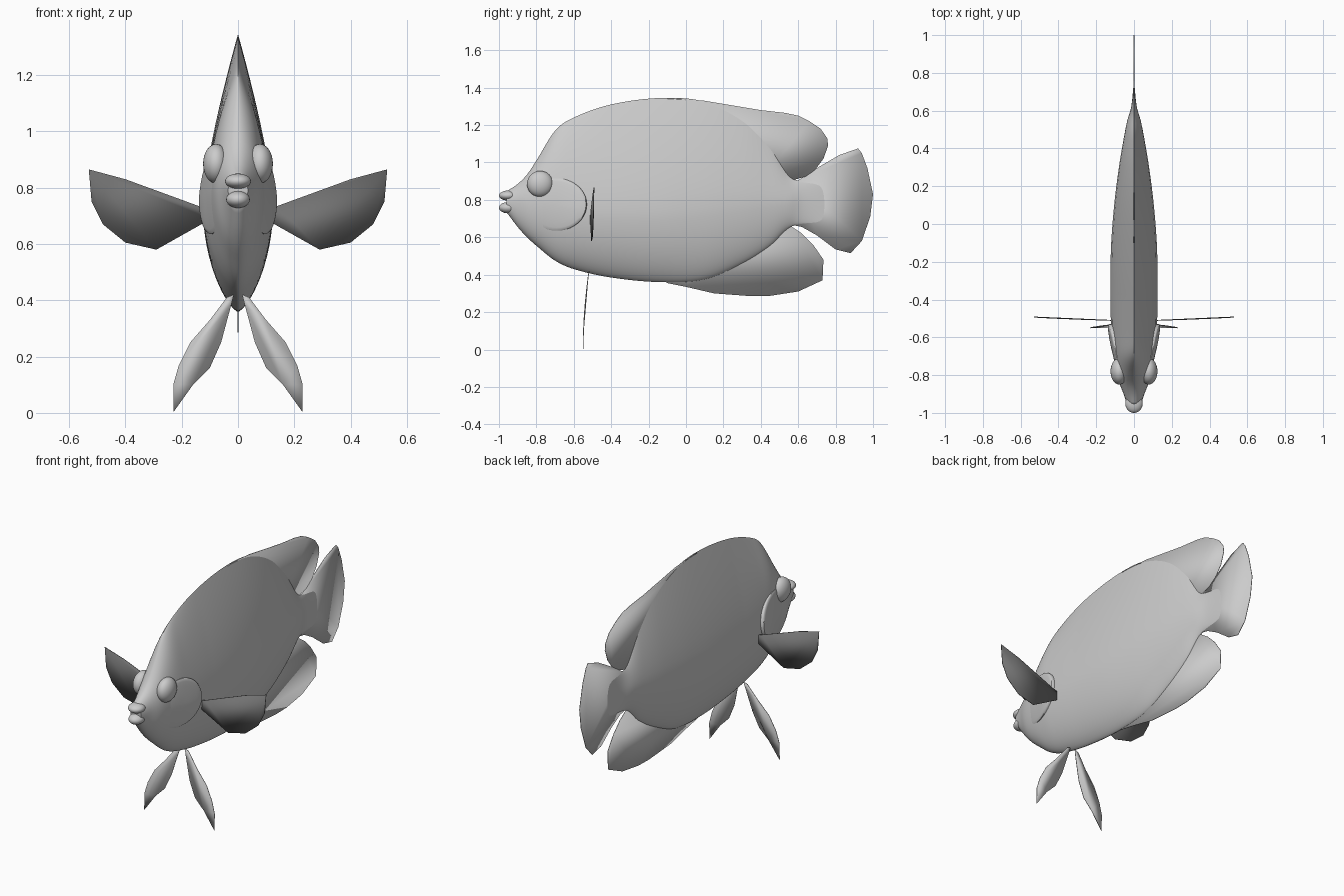
import bpy, bmesh, math

cube = bpy.data.objects.get("Cube")
if cube:
    bpy.data.objects.remove(cube, do_unlink=True)


def make_material(name, value):
    mat = bpy.data.materials.new(name)
    mat.use_nodes = True
    color = (value, value, value, 1)
    mat.diffuse_color = color
    mat.node_tree.nodes["Principled BSDF"].inputs["Base Color"].default_value = color
    return mat


light_grey = make_material("light grey", 0.6)
dark_grey = make_material("dark grey", 0.17)


def finish(name, bm, material, sharp_angle=45):
    """Turn a bmesh into a smooth shaded object that keeps its sharp edges."""
    bmesh.ops.recalc_face_normals(bm, faces=bm.faces)
    mesh = bpy.data.meshes.new(name)
    bm.to_mesh(mesh)
    bm.free()
    mesh.materials.append(material)
    mesh.shade_smooth()
    mesh.set_sharp_from_angle(angle=math.radians(sharp_angle))
    obj = bpy.data.objects.new(name, mesh)
    bpy.context.scene.collection.objects.link(obj)
    return obj


def bridge_rings(bm, rings):
    count = len(rings[0])
    for a, b in zip(rings, rings[1:]):
        for i in range(count):
            j = (i + 1) % count
            bm.faces.new((a[i], a[j], b[j], b[i]))


# Body sections: y, bottom, widest height, top, half width, wedge amount
SECTIONS = [
    (-.96, .735, .79, .845, .035, 0),
    (-.9, .655, .79, .885, .055, 0),
    (-.85, .6, .78, .935, .075, .1),
    (-.8, .555, .78, 1.01, .088, .2),
    (-.7, .475, .77, 1.17, .105, .5),
    (-.6, .43, .75, 1.24, .118, .8),
    (-.4, .385, .74, 1.31, .125, 1),
    (-.13, .36, .74, 1.345, .122, 1),
    (.1, .375, .76, 1.325, .105, 1),
    (.3, .46, .78, 1.23, .08, 1),
    (.45, .555, .79, 1.08, .055, 1),
    (.55, .65, .79, .93, .035, .7),
    (.62, .67, .79, .9, .015, .5),
    (.74, .67, .78, .9, .002, .5),
]


def slope(i, k):
    a, b = SECTIONS[max(i - 1, 0)], SECTIONS[min(i + 1, len(SECTIONS) - 1)]
    return (b[k] - a[k]) / (b[0] - a[0])


def section_at(y):
    """Smoothly interpolate the body section at y."""
    i = 0
    while i < len(SECTIONS) - 2 and y > SECTIONS[i + 1][0]:
        i += 1
    a, b = SECTIONS[i], SECTIONS[i + 1]
    h = b[0] - a[0]
    t = (y - a[0]) / h
    s = t * t * (3 - 2 * t)
    out = []
    for k in range(1, len(a)):
        bend = h * t * (1 - t) * ((1 - t) * slope(i, k) - t * slope(i + 1, k))
        out.append(a[k] + (b[k] - a[k]) * s + bend)
    return out


def half_width(y, z):
    bottom, middle, top, width, wedge = section_at(y)
    wedge = min(max(wedge, 0), 1)
    if z > middle:
        t = min((z - middle) / (top - middle), 1)
        return width * (1 - t ** (2 - .6 * wedge)) ** (.5 + .5 * wedge)
    t = min((middle - z) / (middle - bottom), 1)
    return width * (1 - t * t) ** (.5 + .2 * wedge)


# Body: loft of the sections from snout to tail root
def build_body():
    bm = bmesh.new()
    rings, steps, half = [], 90, 14
    start, end = SECTIONS[0][0], SECTIONS[-1][0]
    for n in range(steps + 1):
        y = start + (end - start) * n / steps
        bottom, middle, top = section_at(y)[:3]
        heights = []
        for k in range(-half, half + 1):
            t = 1 - (1 - abs(k) / half) ** 2
            heights.append(middle + t * (top - middle if k > 0 else bottom - middle))
        points = [(half_width(y, z), y, z) for z in heights]
        points += [(-x, y, z) for x, y, z in points[-2:0:-1]]
        rings.append([bm.verts.new(p) for p in points])
    bridge_rings(bm, rings)
    bm.faces.new(rings[0])
    bm.faces.new(rings[-1])
    finish("body", bm, light_grey, 60)


# Gill cover: raised flap following the flank, lifted most at its rear rim
def build_gill_cover(name, side):
    bm = bmesh.new()
    rings, around = [], 40
    for radius, lift in ((.1, 1), (.3, 1), (.5, 1), (.7, 1), (.88, 1), (.97, .9), (1, .6), (1, -.6)):
        ring = []
        for k in range(around):
            angle = math.tau * k / around
            y = -.69 + .16 * radius * math.cos(angle)
            z = .775 + .14 * radius * math.sin(angle)
            rise = min(max((y + .8) / .27, 0), 1)
            x = half_width(y, z) + .02 * lift * rise - .003 * (1 - rise)
            ring.append(bm.verts.new((side * x, y, z)))
        rings.append(ring)
    bridge_rings(bm, rings)
    bm.faces.new(rings[0])
    finish(name, bm, light_grey)


def ellipsoid(name, center, radii):
    bm = bmesh.new()
    bmesh.ops.create_uvsphere(bm, u_segments=32, v_segments=16, radius=1)
    for v in bm.verts:
        v.co = [c + r * p for c, r, p in zip(center, radii, v.co)]
    finish(name, bm, light_grey)


def fin(name, outline, place, material):
    """Thin plate from a flat outline, put in space by the place function."""
    bm = bmesh.new()
    bm.faces.new([bm.verts.new(place(u, v)) for u, v in outline])
    obj = finish(name, bm, material)
    plate = obj.modifiers.new("thickness", 'SOLIDIFY')
    plate.thickness = .004
    plate.offset = 0


build_body()

# Lips
ellipsoid("upper_lip", (0, -.95, .823), (.046, .05, .027))
ellipsoid("lower_lip", (0, -.95, .758), (.042, .05, .03))

# Fins on the centre line, outlined in y and z
DORSAL = [(-.05, 1.15), (-.1, 1.343), (.1, 1.33), (.25, 1.305), (.4, 1.28), (.53, 1.265), (.6, 1.25),
          (.66, 1.22), (.72, 1.18), (.755, 1.13), (.76, 1.09), (.735, 1.02), (.69, .96),
          (.64, .925), (.57, .905), (.4, .9)]
ANAL = [(-.15, .4), (-.1, .355), (0, .335), (.15, .3), (.35, .285), (.45, .287), (.6, .31),
        (.73, .37), (.735, .48), (.68, .56), (.62, .62), (.56, .66), (.4, .68), (.1, .5)]
TAIL = [(.5, .88), (.6, .905), (.7, .97), (.82, 1.04), (.92, 1.075), (.94, 1.05), (.97, .97),
        (1, .83), (.985, .71), (.94, .58), (.88, .515), (.8, .535), (.7, .61), (.62, .655), (.5, .68)]
for name, outline in (("dorsal_fin", DORSAL), ("anal_fin", ANAL), ("tail_fin", TAIL)):
    fin(name, outline, lambda y, z: (0, y, z), light_grey)

# Paired fins, outlined in x and z
PECTORAL = [(.1, .725), (.14, .735), (.4, .83), (.53, .865), (.52, .75), (.48, .67),
            (.4, .605), (.29, .58), (.13, .67), (.1, .69)]
PELVIC = [(.015, .42), (.04, .41), (.1, .33), (.17, .25), (.21, .17), (.23, .1), (.23, .002),
          (.16, .1), (.1, .16), (.06, .25), (.025, .38)]
for label, side in (("left", 1), ("right", -1)):
    build_gill_cover(label + "_gill_cover", side)
    ellipsoid(label + "_eye", (side * .078, -.78, .885), (.046, .07, .07))
    fin(label + "_pectoral_fin", PECTORAL,
        lambda x, z: (side * x, -.515 + .04 * x + .01 * (z - .7), z), dark_grey)
    fin(label + "_pelvic_fin", PELVIC,
        lambda x, z: (side * x, -.55 + .03 * (z / .41) ** 2, z), light_grey)
